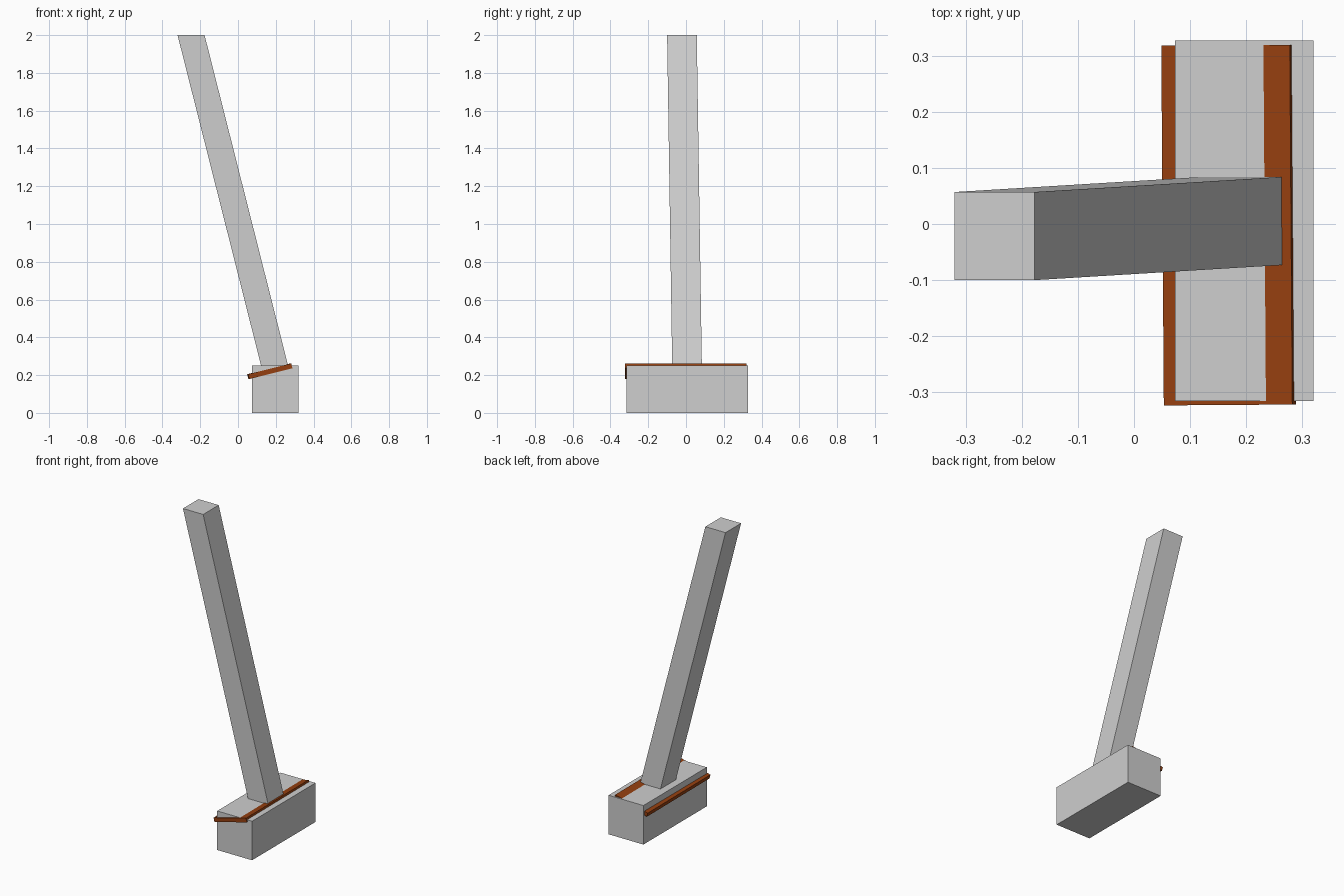
import bpy, bmesh
from math import atan2, radians
from mathutils import Matrix, Vector

old = bpy.data.objects.get("Cube")
if old:
    bpy.data.objects.remove(old, do_unlink=True)


def make_material(name, rgb):
    mat = bpy.data.materials.new(name)
    mat.use_nodes = True
    mat.diffuse_color = (*rgb, 1)
    bsdf = next(n for n in mat.node_tree.nodes if n.type == 'BSDF_PRINCIPLED')
    bsdf.inputs["Base Color"].default_value = (*rgb, 1)
    return mat


grey = make_material("light_grey", (0.62, 0.62, 0.62))
brown = make_material("rust_brown", (0.3, 0.05, 0.005))


def make_box(name, size, center, mat, shear=(0, 0), rotation=Matrix()):
    """Box with optional sideways lean per unit of height, then rotation."""
    bm = bmesh.new()
    bmesh.ops.create_cube(bm, size=1)
    lean = Matrix.Identity(4)
    lean[0][2], lean[1][2] = shear
    scale = Matrix.Diagonal((*size, 1))
    bm.transform(Matrix.Translation(Vector(center)) @ rotation @ lean @ scale)
    mesh = bpy.data.meshes.new(name)
    bm.to_mesh(mesh)
    bm.free()
    mesh.materials.append(mat)
    obj = bpy.data.objects.new(name, mesh)
    bpy.context.collection.objects.link(obj)
    return obj


# Heavy block head
make_box("head_block", (0.247, 0.642, 0.25), (0.1965, 0.006, 0.125), grey)

# Leaning square handle with level ends
bottom, top = 0.245, 2.0
height = top - bottom
low, high = Vector((0.195, 0.0055)), Vector((-0.2485, -0.0215))
lean = (high - low) / height
mid = (low + high) / 2
make_box("handle", (0.143, 0.157, height), (*mid, (bottom + top) / 2), grey, shear=lean)

# Thin plank wedged through the head, square to the handle
tilt = Matrix.Rotation(-atan2(0.057, 0.228), 4, 'Y')
yaw = Matrix.Rotation(radians(0.4), 4, 'Z')
make_box("wedge_plank", (0.236, 0.641, 0.026), (0.1685, -0.002, 0.2205), brown,
         rotation=yaw @ tilt)
